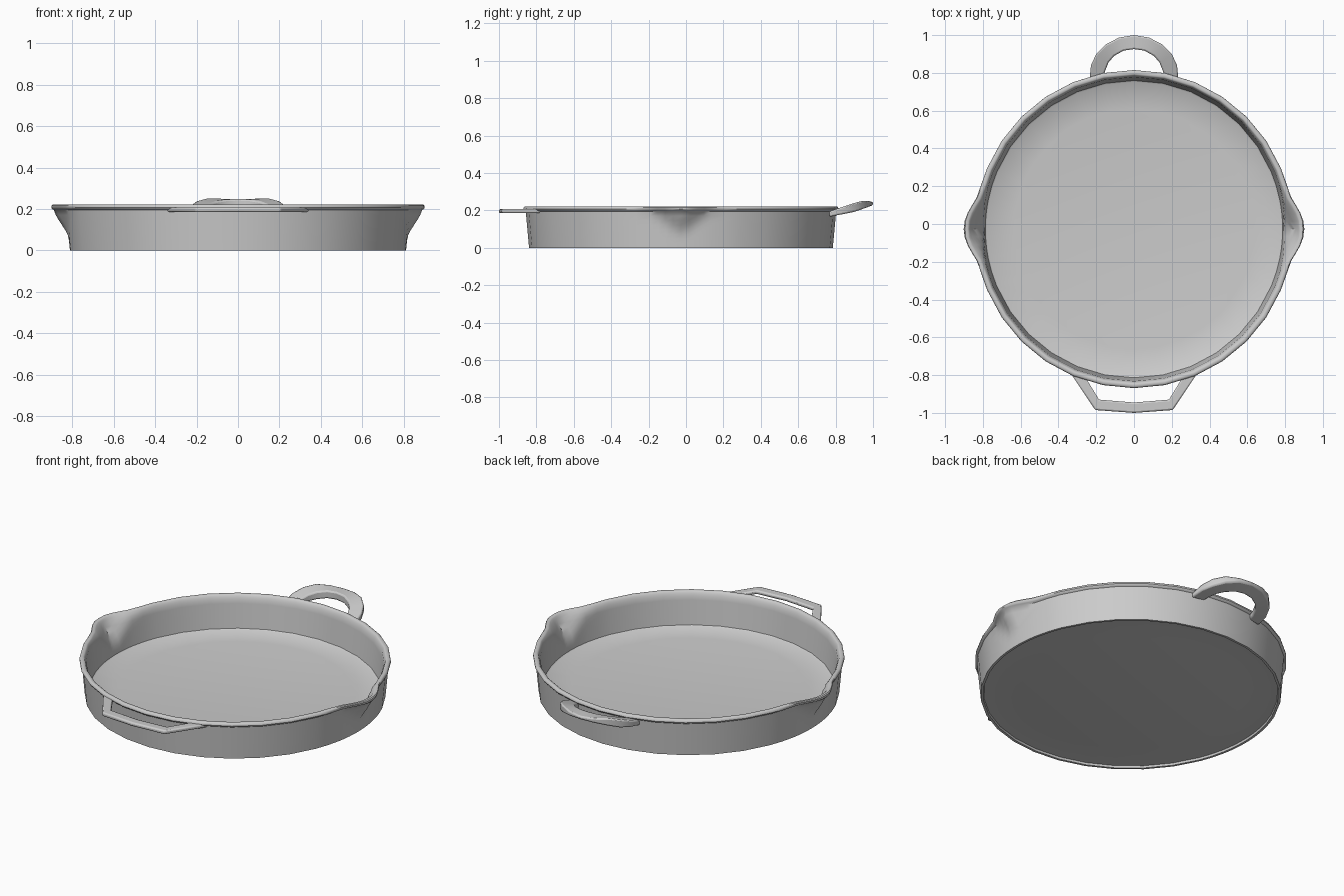
import bpy, bmesh, math

if "Cube" in bpy.data.objects:
    bpy.data.objects.remove(bpy.data.objects["Cube"], do_unlink=True)

CENTRE_Y = -0.027
iron = bpy.data.materials.new("grey iron")
iron.use_nodes = True
iron.diffuse_color = (0.6, 0.6, 0.6, 1)
iron.node_tree.nodes["Principled BSDF"].inputs["Base Color"].default_value = (0.6, 0.6, 0.6, 1)


def finish(bm, name, angle):
    bmesh.ops.recalc_face_normals(bm, faces=bm.faces)
    mesh = bpy.data.meshes.new(name)
    bm.to_mesh(mesh)
    bm.free()
    mesh.materials.append(iron)
    obj = bpy.data.objects.new(name, mesh)
    bpy.context.collection.objects.link(obj)
    bpy.ops.object.select_all(action='DESELECT')
    obj.select_set(True)
    bpy.context.view_layer.objects.active = obj
    bpy.ops.object.shade_smooth_by_angle(angle=math.radians(angle))
    return obj


def spout_push(angle, z):
    """Outward bulge of the wall near the two pouring lips."""
    off = abs(math.asin(math.sin(angle)))
    s = (z - 0.05) / 0.155 - off / 0.24
    s = min(max(s, 0), 1)
    return 0.06 * s * s * (3 - 2 * s)


# Pan body: lathe profile, underside outwards, up the wall, over the rim, floor
SEGMENTS = 32
outer_wall = [(0.812 + 0.018 * i / 8, 0.195 * i / 8) for i in range(9)]
rim = [(0.838, 0.2), (0.842, 0.207), (0.84, 0.217), (0.834, 0.222),
       (0.82, 0.222), (0.814, 0.217), (0.81, 0.207)]
inner_wall = [(0.805 - 0.018 * i / 7, 0.197 - 0.165 * i / 7) for i in range(8)]
underside = [(0.6, 0.008), (0.635, 0.012), (0.795, 0.012), (0.798, 0.0)]
floor = [(0.779, 0.026), (0.635, 0.025), (0.6, 0.021)]
profile = underside + outer_wall + rim + inner_wall + floor

# Finer steps around each spout
angles = [math.tau * i / SEGMENTS for i in range(SEGMENTS)]
step = math.tau / SEGMENTS
for base in (0, math.pi):
    for k in (-1.5, -0.75, -0.5, -0.25, 0.25, 0.5, 0.75, 1.5):
        angles.append((base + k * step) % math.tau)
angles.sort()

bm = bmesh.new()
rings = []
for r, z in profile:
    ring = []
    for a in angles:
        rr = r + spout_push(a, z)
        ring.append(bm.verts.new((rr * math.cos(a), CENTRE_Y + rr * math.sin(a), z)))
    rings.append(ring)
n = len(angles)
for low, high in zip(rings, rings[1:]):
    for i in range(n):
        j = (i + 1) % n
        bm.faces.new((low[i], low[j], high[j], high[i]))
bm.faces.new(rings[0])
bm.faces.new(rings[-1])
finish(bm, "pan_body", 40)


# Handles: a flat bar between an outer and an inner outline, mirrored in x
def handle(name, outer, inner, bottom, top):
    def mirrored(half):
        return half + [(-x, y) for x, y in reversed(half[:-1])]

    bm = bmesh.new()
    sections = []
    for o, i in zip(mirrored(outer), mirrored(inner)):
        corners = [(o, bottom), (o, top), (i, top), (i, bottom)]
        sections.append([bm.verts.new((p[0], p[1], h(p[1]))) for p, h in corners])
    for a, b in zip(sections, sections[1:]):
        for k in range(4):
            m = (k + 1) % 4
            bm.faces.new((a[k], a[m], b[m], b[k]))
    bm.faces.new(sections[0])
    bm.faces.new(sections[-1])
    obj = finish(bm, name, 35)
    bevel = obj.modifiers.new("soft edges", 'BEVEL')
    bevel.width = 0.008
    bevel.segments = 2
    bevel.limit_method = 'ANGLE'
    bevel.angle_limit = math.radians(50)


def ramp(points):
    """Height along y, by straight pieces between given points."""
    def height(y):
        for (y0, z0), (y1, z1) in zip(points, points[1:]):
            if y <= y1:
                return z0 + (z1 - z0) * (y - y0) / (y1 - y0)
        return points[-1][1]
    return height


handle("back_handle",
       [(0.235, 0.765), (0.228, 0.84), (0.2, 0.9), (0.15, 0.95), (0.08, 0.987), (0, 1.0)],
       [(0.16, 0.776), (0.153, 0.81), (0.135, 0.855), (0.105, 0.89), (0.055, 0.918), (0, 0.926)],
       ramp([(0.76, 0.165), (0.9, 0.192), (1.0, 0.228)]),
       ramp([(0.76, 0.193), (0.93, 0.25), (0.965, 0.256), (1.0, 0.246)]))

handle("front_handle",
       [(0.345, -0.775), (0.205, -0.985), (0, -1.0)],
       [(0.265, -0.8), (0.185, -0.93), (0, -0.945)],
       lambda y: 0.185, lambda y: 0.208)
